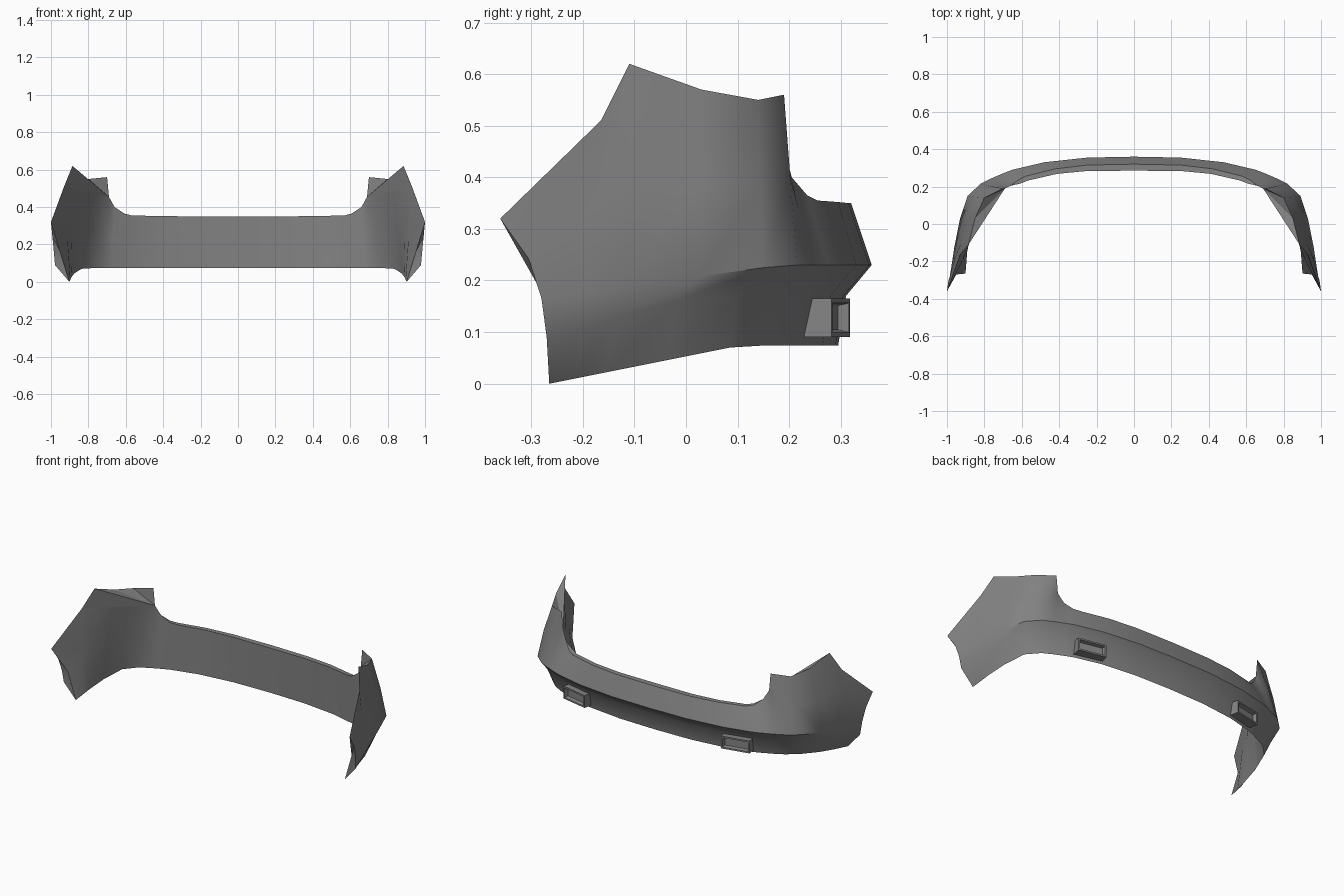
import bpy
import bmesh
from math import radians
from mathutils import Matrix, Vector

if "Cube" in bpy.data.objects:
    bpy.data.objects.remove(bpy.data.objects["Cube"], do_unlink=True)

grey = bpy.data.materials.new("bumper_grey")
grey.use_nodes = True
grey.diffuse_color = (0.23, 0.23, 0.23, 1)
grey.node_tree.nodes["Principled BSDF"].inputs["Base Color"].default_value = grey.diffuse_color


def finish(name, bm, smooth=False):
    """Turn a bmesh of the left half into a mirrored object."""
    mesh = bpy.data.meshes.new(name)
    bm.to_mesh(mesh)
    bm.free()
    mesh.materials.append(grey)
    obj = bpy.data.objects.new(name, mesh)
    bpy.context.collection.objects.link(obj)
    mirror = obj.modifiers.new("mirror", 'MIRROR')
    mirror.use_clip = True
    if smooth:
        bpy.ops.object.select_all(action='DESELECT')
        bpy.context.view_layer.objects.active = obj
        obj.select_set(True)
        bpy.ops.object.shade_smooth_by_angle(angle=radians(40))


def loft(name, columns):
    """Skin neighbouring columns of points; repeated points collapse."""
    bm = bmesh.new()
    grid = [[bm.verts.new(p) for p in column] for column in columns]
    for a, b in zip(grid, grid[1:]):
        for r in range(len(a) - 1):
            bm.faces.new((a[r], b[r], b[r + 1], a[r + 1]))
    bmesh.ops.remove_doubles(bm, verts=bm.verts, dist=0.0001)
    finish(name, bm, smooth=True)


# Plan of the widest crease line, centre to wheel arch
crease_plan = [(0, .36), (.25, .355), (.48, .33), (.65, .29), (.69, .275), (.72, .262),
               (.76, .245), (.82, .215), (.89, .15), (.93, .03), (.96, -.12),
               (.972, -.2), (.985, -.28)]

# Upper edge, rising into the corner wings
top_edge = [Vector(p) for p in (
    (0, .32, .35), (.25, .315, .35), (.42, .295, .352), (.58, .255, .355),
    (.62, .235, .365), (.66, .205, .4), (.69, .19, .455), (.7, .19, .56), (.8, .14, .55),
    (.85, .03, .57), (.885, -.11, .62), (.93, -.165, .51), (1, -.36, .32))]
BASE, ARCH = 6, 11  # ends of the wing in the lists above


def section(plan, top):
    """One vertical cross-section, listed from upper edge to lower lip."""
    x, y = plan
    fade = min(1, max(0, 1 + y / .28))
    crease = Vector((x, y, min(.23, .204 + .14 * y)))
    middle = top.lerp(crease, .5)
    middle.x *= 1.01 - .01 * (1 - fade)
    middle.y += .015 * (1 - fade)
    y_step = y - .05 * fade + .01 * (1 - fade)
    step = Vector((x * (.987 + .006 * (1 - fade)), y_step, min(.17, .165 + .28 * y_step)))
    y_lip = y - .065 * fade + .015 * (1 - fade)
    lip = Vector((x * (.94 - .025 * (1 - fade)), y_lip, max(0, min(.074, .053 + .2 * y_lip))))
    return [top, middle, crease, step, lip]


def inner_section(i, lip):
    """Rim, then the liner dropping straight from the rim to the lower lip."""
    top = rim = top_edge[i]
    if i < BASE - 1:
        rim = Vector((top.x * .98, top.y - .035 + .004 * i, top.z))
    elif BASE < i <= ARCH:
        top = rim = top_edge[BASE].lerp(top_edge[ARCH], (i - BASE) / (ARCH - BASE))
    middle = rim.lerp(lip, .5)
    middle.y = max(middle.y, -.27)
    return [top, rim, middle, lip]


# Outer skin
outer = [section(*pair) for pair in zip(crease_plan, top_edge)]
loft("bumper_skin", outer)

# Inner liner with the narrow upper rim
inner = [inner_section(i, column[-1]) for i, column in enumerate(outer)]
loft("inner_liner", inner[::-1])

# Flange closing the wheel arch edge between skin and liner
tip, _, middle, lip = inner[-1]
loft("arch_flange", [outer[-1], [tip, middle, middle, middle, lip]])

# Sloping closing panel inside each raised wing
bm = bmesh.new()
ring = [bm.verts.new(p) for p in top_edge[BASE:ARCH + 1]]
for a, b in zip(ring[1:-1], ring[2:]):
    bm.faces.new((ring[0], a, b))
finish("wing_closing_panel", bm)

# Recessed lamp housings on the lower rear face
bm = bmesh.new()
bmesh.ops.create_cube(bm, size=1, matrix=Matrix.Diagonal((.17, .055, .075, 1)))
rear = max(bm.faces, key=lambda f: f.calc_center_median().y)
bmesh.ops.inset_region(bm, faces=[rear], thickness=.013)
bmesh.ops.inset_region(bm, faces=[rear], thickness=.007, depth=-.02)
place = Matrix.Translation((.535, .273, .128)) @ Matrix.Rotation(radians(-12), 4, 'Z')
bmesh.ops.transform(bm, matrix=place, verts=bm.verts)
finish("lamp_housing", bm)
